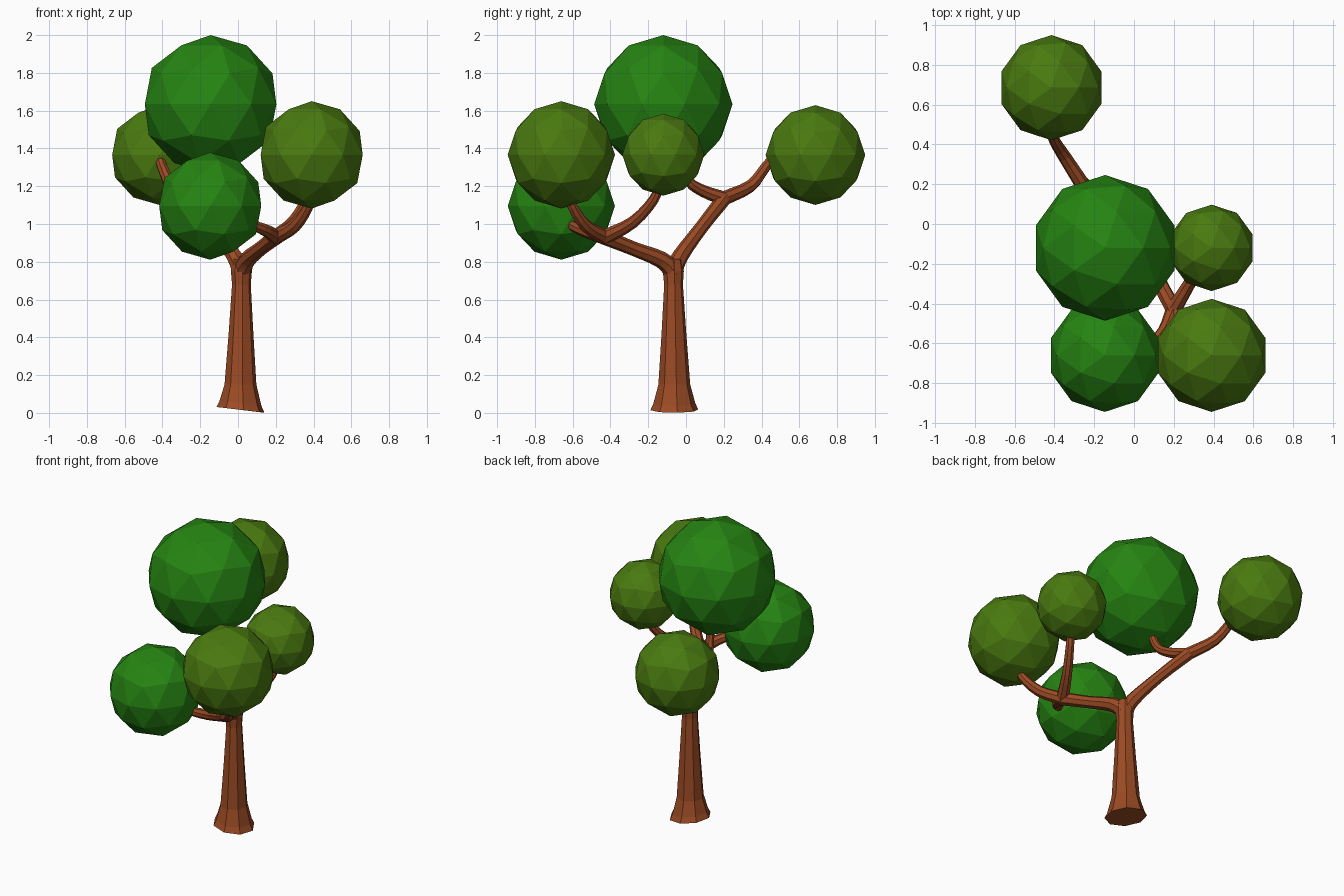
import bpy, bmesh, math
from mathutils import Vector

if "Cube" in bpy.data.objects:
    bpy.data.objects.remove(bpy.data.objects["Cube"])


def material(name, rgb):
    m = bpy.data.materials.new(name)
    m.diffuse_color = (*rgb, 1)
    m.use_nodes = True
    m.node_tree.nodes["Principled BSDF"].inputs["Base Color"].default_value = m.diffuse_color
    return m


BARK = material("bark brown", (0.33, 0.07, 0.018))
GREEN = material("leaf green", (0.019, 0.23, 0.006))
OLIVE = material("olive green", (0.068, 0.195, 0.005))


def finish(bm, name, mat):
    bmesh.ops.recalc_face_normals(bm, faces=bm.faces)
    me = bpy.data.meshes.new(name)
    bm.to_mesh(me)
    bm.free()
    me.materials.append(mat)
    ob = bpy.data.objects.new(name, me)
    bpy.context.collection.objects.link(ob)
    return ob


def smooth_path(pts, sub):
    """Catmull-Rom through (x, y, z, radius) points."""
    p = [Vector(q) for q in pts]
    p = [2 * p[0] - p[1]] + p + [2 * p[-1] - p[-2]]
    out = []
    for a, b, c, d in zip(p, p[1:], p[2:], p[3:]):
        for i in range(sub):
            t = i / sub
            out.append(0.5 * (2 * b + (c - a) * t + (2 * a - 5 * b + 4 * c - d) * t * t
                              + (3 * b - a - 3 * c + d) * t ** 3))
    return out + [p[-2]]


def limb(name, pts, sub=3, sides=8):
    path = smooth_path(pts, sub)
    pos = [q.to_3d() for q in path]
    bm = bmesh.new()
    rings, u = [], Vector((1, 0.13, 0))
    for i, q in enumerate(path):
        t = (pos[min(i + 1, len(pos) - 1)] - pos[max(i - 1, 0)]).normalized()
        u = (u - t * u.dot(t)).normalized()
        v = t.cross(u)
        rings.append([bm.verts.new(pos[i] + q[3] * (u * math.cos(a) + v * math.sin(a)))
                      for a in (2 * math.pi * k / sides for k in range(sides))])
    for r, s in zip(rings, rings[1:]):
        for k in range(sides):
            j = (k + 1) % sides
            bm.faces.new((r[k], r[j], s[j], s[k]))
    bm.faces.new(rings[0])
    bm.faces.new(rings[-1])
    return finish(bm, name, BARK)


# Trunk with flared, slightly slanted foot
trunk = limb("trunk", [(0.013, -0.062, 0.016, 0.128), (0.013, -0.062, 0.05, 0.112),
                       (0.013, -0.062, 0.15, 0.085), (0.016, -0.064, 0.42, 0.066),
                       (0.018, -0.066, 0.68, 0.050), (0.018, -0.067, 0.75, 0.056),
                       (0.018, -0.068, 0.815, 0.045)], sub=1)
for v in trunk.data.vertices:
    if v.co.z < 0.1:
        v.co.z -= 0.12 * (v.co.x - 0.013)

# Two main branches
limb("front_branch", [(0.018, -0.06, 0.74, 0.050), (0.05, -0.13, 0.81, 0.045),
                      (0.12, -0.28, 0.87, 0.038), (0.205, -0.44, 0.935, 0.042)])
limb("back_branch", [(0.02, -0.07, 0.74, 0.050), (-0.02, -0.03, 0.83, 0.043),
                     (-0.13, 0.08, 0.98, 0.036), (-0.265, 0.205, 1.14, 0.040)])

# Twigs reaching into each leaf ball
FORK_A, FORK_B = (0.20, -0.43, 0.93, 0.040), (-0.26, 0.20, 1.135, 0.038)
limb("twig_front_right", [FORK_A, (0.30, -0.53, 0.99, 0.034),
                          (0.37, -0.60, 1.09, 0.028), (0.39, -0.63, 1.18, 0.026)])
limb("twig_small", [FORK_A, (0.29, -0.28, 1.01, 0.032),
                    (0.36, -0.17, 1.13, 0.027), (0.38, -0.14, 1.22, 0.025)])
limb("twig_front_low", [FORK_A, (0.15, -0.54, 0.965, 0.033),
                        (0.07, -0.61, 1.0, 0.027), (-0.02, -0.64, 1.06, 0.025)])
limb("twig_back", [FORK_B, (-0.35, 0.34, 1.20, 0.033),
                   (-0.40, 0.42, 1.30, 0.028), (-0.415, 0.47, 1.36, 0.026)])
limb("twig_top", [FORK_B, (-0.22, 0.09, 1.175, 0.032),
                  (-0.18, 0.01, 1.23, 0.027), (-0.16, -0.03, 1.34, 0.025)])


# Faceted leaf balls
def leaf_ball(name, mat, center, r):
    bm = bmesh.new()
    bmesh.ops.create_icosphere(bm, subdivisions=2, radius=r)
    bmesh.ops.translate(bm, verts=bm.verts, vec=center)
    finish(bm, name, mat)


leaf_ball("leaves_top", GREEN, (-0.145, -0.12, 1.634), 0.366)
leaf_ball("leaves_front_low", GREEN, (-0.147, -0.66, 1.095), 0.284)
leaf_ball("leaves_front_right", OLIVE, (0.39, -0.66, 1.366), 0.284)
leaf_ball("leaves_small", OLIVE, (0.39, -0.12, 1.367), 0.217)
leaf_ball("leaves_back", OLIVE, (-0.415, 0.685, 1.365), 0.264)
